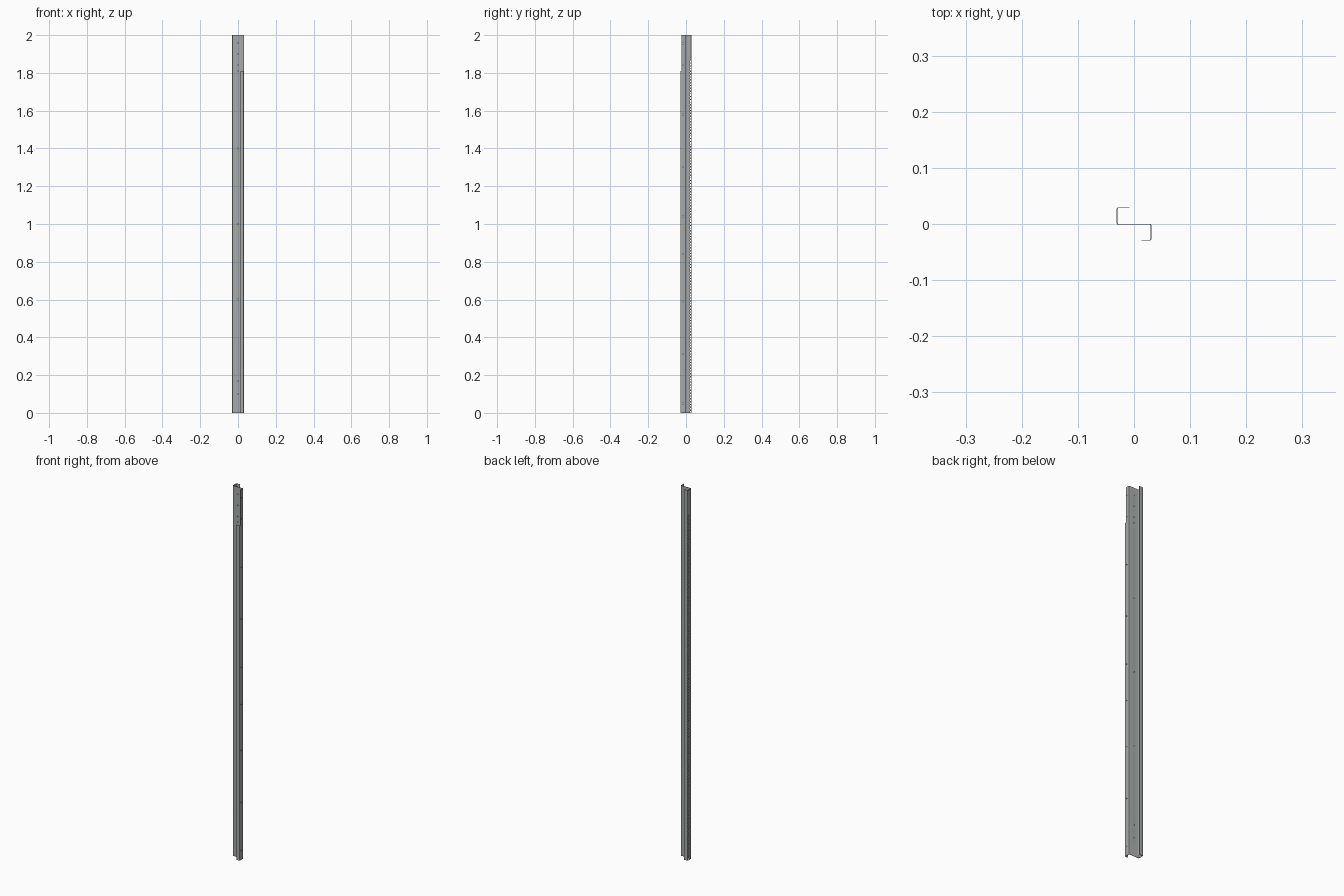
import bpy, bmesh, math
from mathutils import Vector, Matrix

if "Cube" in bpy.data.objects:
    bpy.data.objects.remove(bpy.data.objects["Cube"])

T = 0.0016   # sheet thickness
H = 2.0


def rounded(pts, r, n=5):
    # centre line with filleted right-angle corners
    pts = [Vector(p) for p in pts]
    out = [pts[0]]
    for a, b, c in zip(pts, pts[1:], pts[2:]):
        u, v = (a - b).normalized(), (c - b).normalized()
        o = b + (u + v) * r
        for i in range(n + 1):
            t = math.pi / 2 * i / n
            out.append(o - v * r * math.cos(t) - u * r * math.sin(t))
    return out + [pts[-1]]


def sheet_outline(line):
    # thicken the centre line into a closed outline
    left, right = [], []
    for i, p in enumerate(line):
        d = (line[min(i + 1, len(line) - 1)] - line[max(i - 1, 0)]).normalized()
        nrm = Vector((-d.y, d.x)) * T / 2
        left.append(p + nrm)
        right.append(p - nrm)
    return left + right[::-1]


def new_object(name, bm):
    bmesh.ops.recalc_face_normals(bm, faces=bm.faces[:])
    me = bpy.data.meshes.new(name)
    bm.to_mesh(me)
    bm.free()
    ob = bpy.data.objects.new(name, me)
    bpy.context.collection.objects.link(ob)
    return ob


def box(bm, c, s):
    bmesh.ops.create_cube(bm, size=1, matrix=Matrix.Translation(c) @ Matrix.Diagonal((*s, 1)))


def drill(bm, c, r, axis):
    rot = Matrix.Rotation(math.pi / 2, 4, 'Y' if axis == 'X' else 'X')
    bmesh.ops.create_cone(bm, cap_ends=True, segments=16, radius1=r, radius2=r,
                          depth=0.008, matrix=Matrix.Translation(c) @ rot)


# Folded double-channel profile, extruded upward
e = T / 2
X, Y, WEB = 0.0308 - e, 0.0297 - e, -0.0005
line = rounded([(-0.008, Y), (-X, Y), (-X, WEB), (X, WEB), (X, -Y), (0.013, -Y)], 0.002)
bm = bmesh.new()
face = bm.faces.new([bm.verts.new((p.x, p.y, 0)) for p in sheet_outline(line)])
ext = bmesh.ops.extrude_face_region(bm, geom=[face])
bmesh.ops.translate(bm, vec=(0, 0, H),
                    verts=[v for v in ext['geom'] if isinstance(v, bmesh.types.BMVert)])
rail = new_object("mounting_rail", bm)

# Dark grey steel
steel = bpy.data.materials.new("dark_steel")
steel.diffuse_color = (0.39, 0.4, 0.4, 1)
steel.use_nodes = True
steel.node_tree.nodes["Principled BSDF"].inputs["Base Color"].default_value = steel.diffuse_color
rail.data.materials.append(steel)

# Cutter: square mounting holes, round fixing holes and top notch
cut = bmesh.new()
for u in range(42):
    for dz in (0.00635, 0.02222, 0.0381):
        box(cut, (-X, 0.0233, u * 0.04445 + dz), (0.008, 0.0065, 0.0085))
for z in (0.05, 0.31, 0.59, 0.84, 1.04, 1.30, 1.58, 1.84, 1.955):
    drill(cut, (X, -0.016, z), 0.0025, 'X')
for z in (0.10, 0.17, 0.60, 1.0, 1.4, 1.81, 1.84, 1.90, 1.96):
    drill(cut, (0, WEB, z), 0.0022, 'Y')
box(cut, (0.03, -0.0335, 1.96), (0.06, 0.02, 0.30))
cutter = new_object("cutter", cut)
cutter.data.materials.append(steel)
cutter.hide_render = True

mod = rail.modifiers.new("holes", 'BOOLEAN')
mod.operation = 'DIFFERENCE'
mod.solver = 'EXACT'
mod.object = cutter
bpy.context.view_layer.objects.active = rail
rail.select_set(True)
bpy.ops.object.modifier_apply(modifier=mod.name)
bpy.data.objects.remove(cutter)
bpy.ops.object.shade_smooth_by_angle(angle=math.radians(30))
